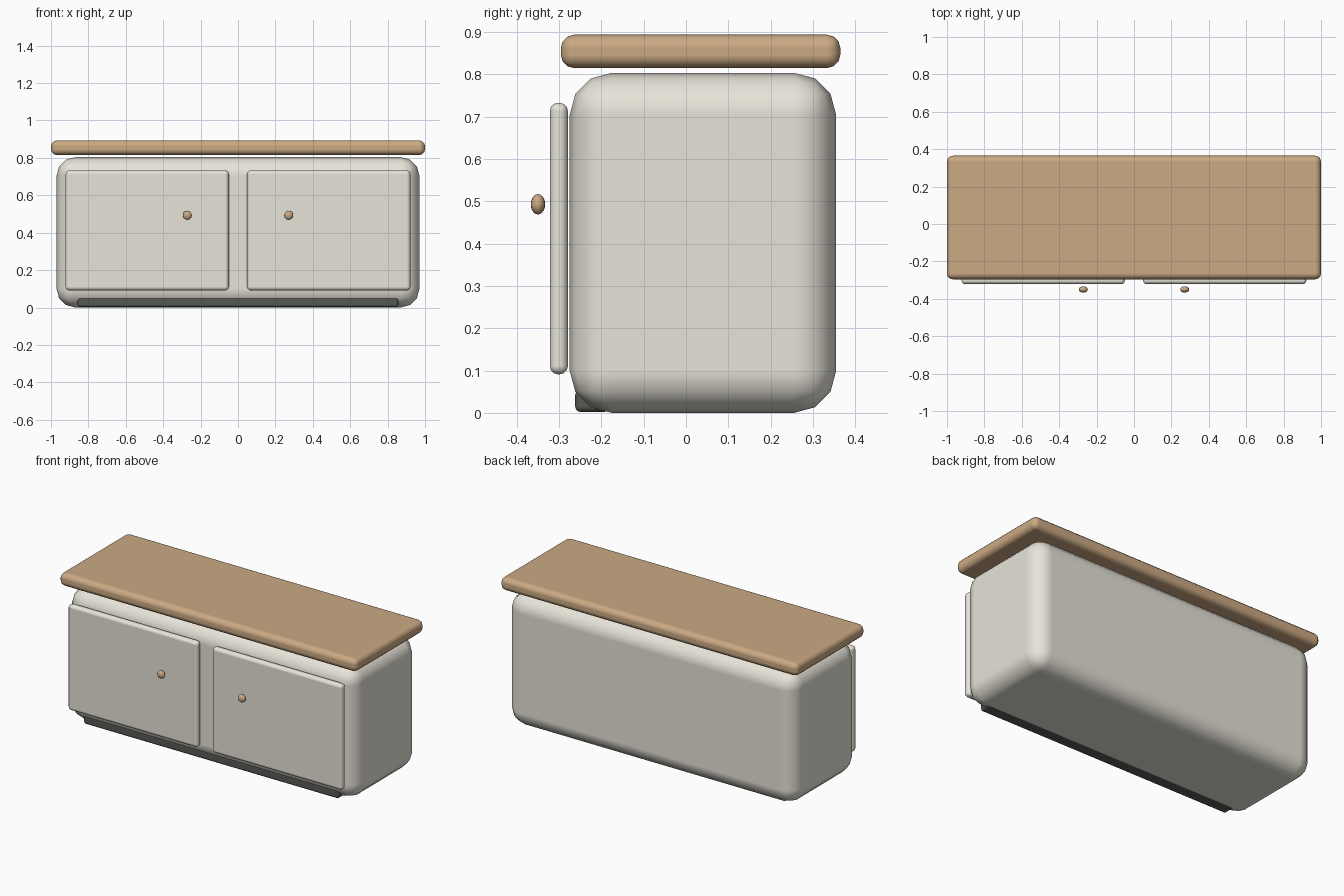
import bpy

if "Cube" in bpy.data.objects:
    bpy.data.objects.remove(bpy.data.objects["Cube"])


def material(name, color):
    m = bpy.data.materials.new(name)
    m.diffuse_color = (*color, 1)
    m.use_nodes = True
    m.node_tree.nodes["Principled BSDF"].inputs["Base Color"].default_value = m.diffuse_color
    return m


cream = material("cream_paint", (0.80, 0.77, 0.69))
wood = material("warm_wood", (0.60, 0.40, 0.23))
dark = material("dark_base", (0.09, 0.10, 0.09))


def finish(ob, name, mat):
    ob.name = name
    ob.data.materials.append(mat)
    bpy.ops.object.transform_apply(location=False, rotation=False, scale=True)
    bpy.ops.object.shade_smooth()


def rounded_box(name, lo, hi, bevel, mat):
    center = [(a + b) / 2 for a, b in zip(lo, hi)]
    bpy.ops.mesh.primitive_cube_add(size=1, location=center)
    ob = bpy.context.object
    ob.scale = [b - a for a, b in zip(lo, hi)]
    finish(ob, name, mat)
    mod = ob.modifiers.new("rounding", 'BEVEL')
    mod.width = bevel
    mod.segments = 3
    mod.harden_normals = True
    return ob


# Main body, worktop and toe kick
rounded_box("cabinet_body", (-0.97, -0.275, 0.0), (0.97, 0.355, 0.804), 0.1, cream)
rounded_box("worktop", (-1.0, -0.296, 0.815), (1.0, 0.365, 0.894), 0.032, wood)
rounded_box("toe_kick", (-0.857, -0.262, 0.002), (0.857, -0.18, 0.056), 0.014, dark)

# Pair of doors with round knobs
for side, s in (("left", -1), ("right", 1)):
    x0, x1 = sorted((s * 0.049, s * 0.922))
    rounded_box(side + "_door", (x0, -0.322, 0.091), (x1, -0.279, 0.733), 0.02, cream)
    bpy.ops.mesh.primitive_uv_sphere_add(segments=16, ring_count=10, radius=1,
                                         location=(s * 0.271, -0.35, 0.493))
    knob = bpy.context.object
    knob.scale = (0.024, 0.017, 0.024)
    finish(knob, side + "_knob", wood)
